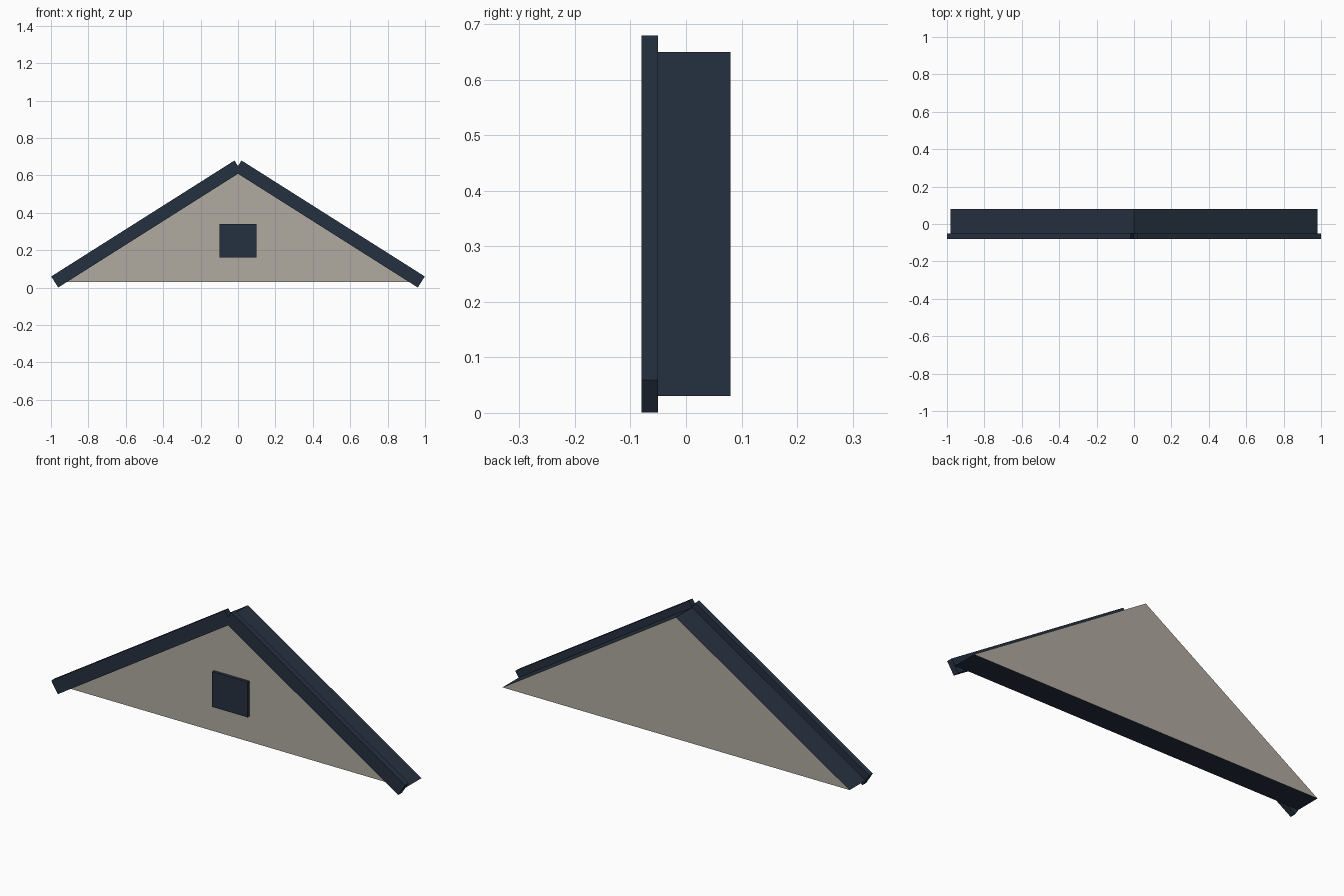
import bpy, bmesh, math
from mathutils import Matrix, Vector

if "Cube" in bpy.data.objects:
    bpy.data.objects.remove(bpy.data.objects["Cube"])


def material(name, rgb):
    # sRGB 0-255 to linear
    lin = [((c / 255 + 0.055) / 1.055) ** 2.4 for c in rgb]
    m = bpy.data.materials.new(name)
    m.diffuse_color = (*lin, 1)
    m.use_nodes = True
    m.node_tree.nodes["Principled BSDF"].inputs["Base Color"].default_value = m.diffuse_color
    return m


CREAM = material("warm grey plaster", (176, 171, 160))
NAVY = material("dark slate blue", (37, 49, 64))


def finish(name, bm, mats):
    bmesh.ops.recalc_face_normals(bm, faces=bm.faces)
    me = bpy.data.meshes.new(name)
    for m in mats:
        me.materials.append(m)
    bm.to_mesh(me)
    bm.free()
    ob = bpy.data.objects.new(name, me)
    bpy.context.collection.objects.link(ob)
    return ob


def box(name, centre, size, mat, angle=0):
    bm = bmesh.new()
    bmesh.ops.create_cube(bm, size=1)
    bm.transform(Matrix.Translation(centre) @ Matrix.Rotation(angle, 4, 'Y')
                 @ Matrix.Diagonal((*size, 1)))
    return finish(name, bm, [mat])


HALF, BASE, APEX = 0.98, 0.03, 0.65
FRONT, BACK = -0.05, 0.08

# Gable block: triangular prism, plaster ends, slate slopes and underside
bm = bmesh.new()
tri = bm.faces.new([bm.verts.new((x, FRONT, z))
                    for x, z in ((-HALF, BASE), (HALF, BASE), (0, APEX))])
ext = bmesh.ops.extrude_face_region(bm, geom=[tri], use_keep_orig=True)
bmesh.ops.translate(bm, vec=(0, BACK - FRONT, 0),
                    verts=[v for v in ext["geom"] if isinstance(v, bmesh.types.BMVert)])
bm.normal_update()
for f in bm.faces:
    f.material_index = 0 if abs(f.normal.y) > 0.5 else 1
finish("gable_block", bm, [CREAM, NAVY])

# Sloping trim boards centred on the roof edges
length = math.hypot(HALF, APEX - BASE)
pitch = math.atan2(APEX - BASE, HALF)
for side, label in ((-1, "left"), (1, "right")):
    box(label + "_trim_board", Vector((side * HALF / 2, -0.065, (BASE + APEX) / 2)),
        (length, 0.03, 0.07), NAVY, side * pitch)

# Square attic vent on the front face
box("attic_vent", Vector((0, -0.0575, 0.25)), (0.2, 0.015, 0.18), NAVY)
